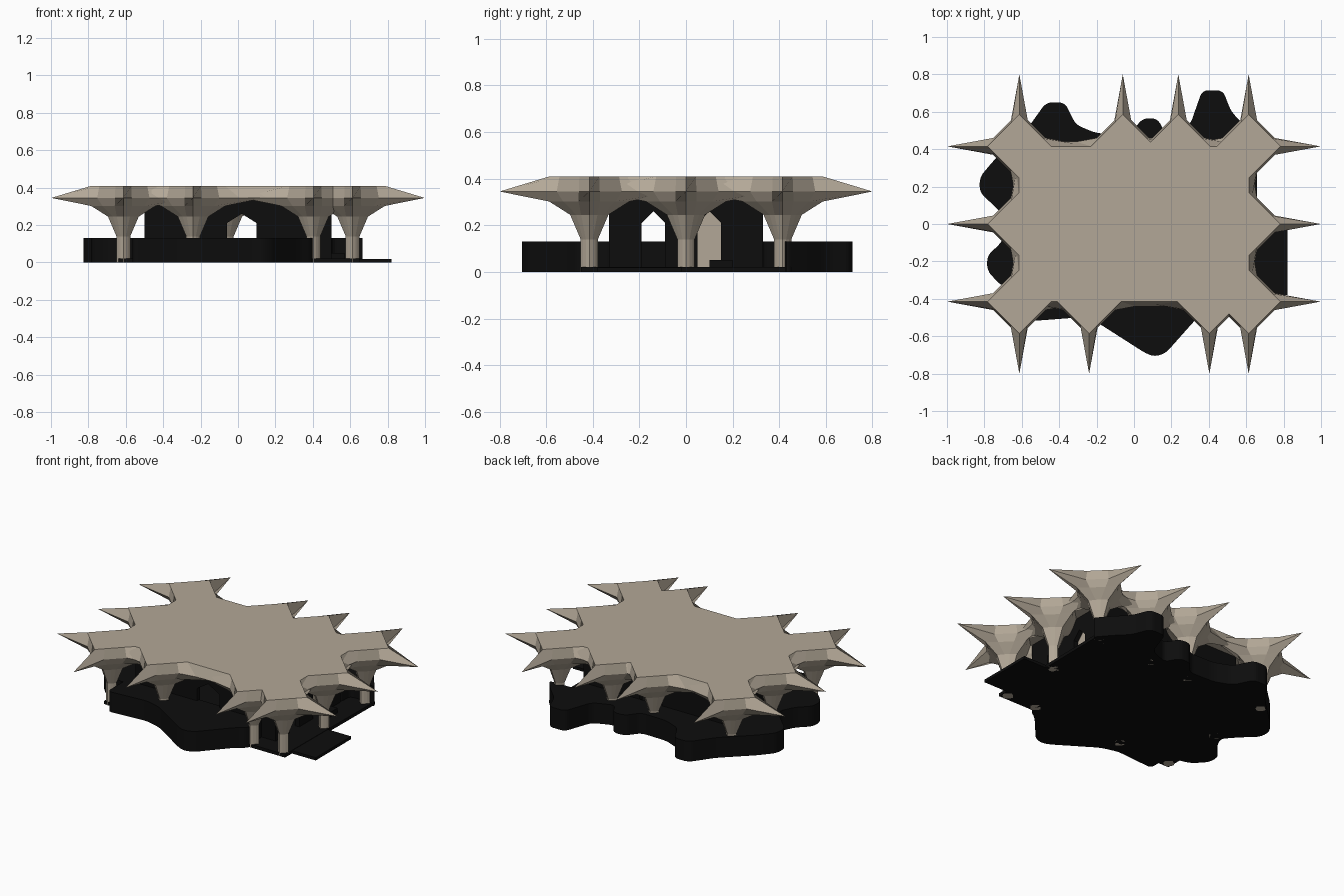
import bpy, bmesh

if "Cube" in bpy.data.objects:
    bpy.data.objects.remove(bpy.data.objects["Cube"])

def material(name, col):
    m = bpy.data.materials.new(name)
    m.diffuse_color = (*col, 1)
    m.use_nodes = True
    m.node_tree.nodes["Principled BSDF"].inputs["Base Color"].default_value = m.diffuse_color
    return m

STONE = material("stone", (0.45, 0.39, 0.31))
DARK = material("dark", (0.004, 0.004, 0.004))

def finish(bm, name, mat):
    bmesh.ops.recalc_face_normals(bm, faces=bm.faces)
    me = bpy.data.meshes.new(name)
    bm.to_mesh(me)
    bm.free()
    ob = bpy.data.objects.new(name, me)
    me.materials.append(mat)
    bpy.context.collection.objects.link(ob)
    return ob

def prism(name, pts, z0, z1, mat, bevel=0):
    """Extrude a flat outline upward, optionally rounding its vertical edges."""
    bm = bmesh.new()
    f = bm.faces.new([bm.verts.new((x, y, z0)) for x, y in pts])
    r = bmesh.ops.extrude_face_region(bm, geom=[f], use_keep_orig=True)
    for v in r["geom"]:
        if isinstance(v, bmesh.types.BMVert):
            v.co.z = z1
    if bevel:
        up = [e for e in bm.edges if abs(e.verts[0].co.z - e.verts[1].co.z) > 1e-4]
        bmesh.ops.bevel(bm, geom=up, offset=bevel, segments=4, profile=0.5,
                        affect='EDGES', clamp_overlap=True)
    return finish(bm, name, mat)

def box(name, x0, x1, y0, y1, z0, z1, mat):
    return prism(name, [(x0, y0), (x1, y0), (x1, y1), (x0, y1)], z0, z1, mat)

def loft(name, rings, mat, at=(0, 0)):
    bm = bmesh.new()
    rows = [[bm.verts.new((x + at[0], y + at[1], z)) for x, y, z in r] for r in rings]
    n = len(rows[0])
    for a, b in zip(rows, rows[1:]):
        for i in range(n):
            bm.faces.new((a[i], a[(i + 1) % n], b[(i + 1) % n], b[i]))
    bm.faces.new(rows[0])
    bm.faces.new(rows[-1])
    return finish(bm, name, mat)

# Columns with flared, spiked capitals: (height, axis reach, side point)
LEVELS = [(0.0, 0.037, 0.027, 0.015), (0.14, 0.037, 0.027, 0.015),
          (0.245, 0.082, 0.056, 0.035), (0.302, 0.172, 0.112, 0.046),
          (0.345, 0.385, 0.14, 0.045), (0.41, 0.17, 0.1275, 0.0425)]

def star(z, tip, a, b):
    q = [(tip, 0), (a, b), (b, a)]
    out = []
    for _ in range(4):
        out += [(x, y, z) for x, y in q]
        q = [(-y, x) for x, y in q]
    return out

spots = [(x, y) for x in (-0.613, 0.613) for y in (-0.415, 0, 0.415)]
spots += [(-0.24, -0.415), (0.403, -0.415), (-0.06, 0.415), (0.237, 0.415)]
for p in spots:
    loft("column", [star(*l) for l in LEVELS], STONE, p)

# Roof slab between the capitals
def rect(x, y, z):
    return [(-x, -y, z), (x, -y, z), (x, y, z), (-x, y, z)]
loft("roof_slab", [rect(0.645, 0.44, 0.345), rect(0.615, 0.415, 0.41)], STONE)

# Floor plate and entrance slab
prism("floor", [(-0.64, -0.45), (0.65, -0.45), (0.66, 0.45), (-0.64, 0.42)],
      0, 0.02, DARK)
box("entrance_slab", 0.5, 0.82, -0.38, -0.02, 0, 0.018, DARK)

# Wavy raised planters
prism("back_left_planter", [
    (0.5, 0.33), (0.5, 0.425), (0.68, 0.425), (0.6, 0.52), (0.52, 0.6),
    (0.475, 0.715), (0.365, 0.715), (0.3, 0.53), (0.17, 0.48), (0.125, 0.565),
    (0.045, 0.565), (-0.02, 0.48), (-0.2, 0.485), (-0.31, 0.53), (-0.37, 0.65),
    (-0.47, 0.65), (-0.57, 0.51), (-0.75, 0.34), (-0.825, 0.25), (-0.825, 0.17),
    (-0.73, 0.08), (-0.66, 0), (-0.71, -0.1), (-0.785, -0.17), (-0.785, -0.25),
    (-0.71, -0.33), (-0.56, -0.37), (-0.5, -0.33), (-0.5, 0.33)],
    0, 0.13, DARK, 0.03)
prism("front_planter", [
    (-0.565, -0.31), (-0.565, -0.52), (-0.3, -0.5), (-0.19, -0.53), (0.06, -0.69),
    (0.11, -0.71), (0.17, -0.69), (0.33, -0.51), (0.4, -0.46), (0.4, -0.31)],
    0, 0.13, DARK, 0.03)

# Inner room walls with pointed doorways
X, Y, T = 0.5, 0.33, 0.03
walls = [box("side_wall", -X, -X + T, -Y, Y, 0, 0.36, DARK),
         box("side_wall", X - T, X, -Y, Y, 0, 0.36, DARK),
         box("front_wall", -X, X, -Y, -Y + T, 0, 0.36, DARK),
         box("back_wall", -X, X, Y - T, Y, 0, 0.36, DARK)]

def doorway(c, w, along_x, d0, d1):
    prof = [(c - w, -0.05), (c + w, -0.05), (c + w, 0.21), (c, 0.26), (c - w, 0.21)]
    ends = [[(d, u, z) if along_x else (u, d, z) for u, z in prof] for d in (d0, d1)]
    ob = loft("door_cutter", ends, DARK)
    ob.hide_render = True
    ob.hide_viewport = False
    ob.display_type = 'WIRE'
    return ob

def cut(wall, cutter):
    m = wall.modifiers.new("doorway", 'BOOLEAN')
    m.operation = 'DIFFERENCE'
    m.solver = 'EXACT'
    m.object = cutter

side_door = doorway(-0.14, 0.05, True, -0.7, 0.7)
right_door = doorway(0.1, 0.05, True, 0.4, 0.6)
front_door = doorway(0.02, 0.08, False, -0.6, 0.6)
for w in walls[:2]:
    cut(w, side_door)
cut(walls[1], right_door)
for w in walls[2:]:
    cut(w, front_door)

# Stone door panel and step
box("door_panel", 0.45, 0.468, 0.045, 0.155, 0.02, 0.28, STONE)
box("step", 0.5, 0.57, 0.1, 0.2, 0.02, 0.05, DARK)
